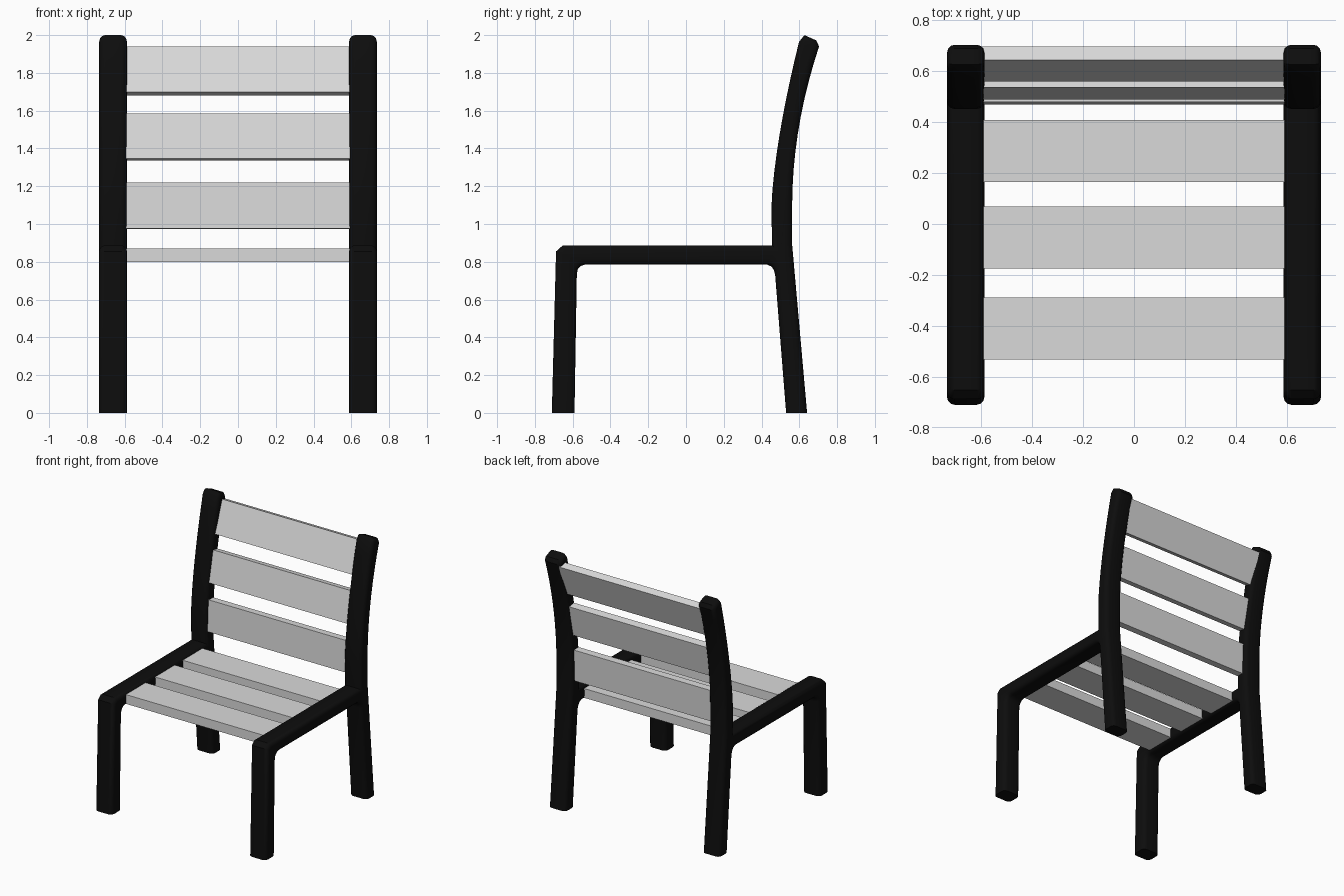
import bpy, bmesh, math
from mathutils import Matrix

if "Cube" in bpy.data.objects:
    bpy.data.objects.remove(bpy.data.objects["Cube"])


def material(name, rgb):
    m = bpy.data.materials.new(name)
    m.diffuse_color = (*rgb, 1)
    m.use_nodes = True
    m.node_tree.nodes["Principled BSDF"].inputs["Base Color"].default_value = m.diffuse_color
    return m


BLACK = material("black frame", (0.004, 0.004, 0.004))
GREY = material("light grey slats", (0.7, 0.7, 0.7))


def make_object(name, bm, mat):
    mesh = bpy.data.meshes.new(name)
    bmesh.ops.recalc_face_normals(bm, faces=bm.faces[:])
    bm.to_mesh(mesh)
    bm.free()
    mesh.materials.append(mat)
    ob = bpy.data.objects.new(name, mesh)
    bpy.context.collection.objects.link(ob)
    return ob


# Side frame outline (y, z); legs run below the floor and are cut flat later
N = 9
front_curve = [(0.452 + 0.176 * (0.885 * i / N) ** 1.5, 1.08 + 0.885 * i / N) for i in range(N + 1)]
back_curve = [(0.562 + 0.2 * (0.84 * i / N) ** 1.95, 1.1 + 0.84 * i / N) for i in range(N, -1, -1)]
outline = [(-0.713, -0.1), (-0.688, 0.855), (-0.652, 0.887), (0.456, 0.887)]
outline += front_curve + [(0.627, 2.0), (0.69, 1.972)] + back_curve
outline += [(0.562, 0.89), (0.65, -0.1), (0.538, -0.1), (0.472, 0.73), (0.465, 0.757),
            (0.452, 0.775), (0.43, 0.785), (-0.535, 0.785), (-0.557, 0.778),
            (-0.572, 0.763), (-0.578, 0.737), (-0.592, -0.1)]


def side_frame():
    x0, x1 = 0.588, 0.735
    bm = bmesh.new()
    cap = bm.faces.new([bm.verts.new((x0, y, z)) for y, z in outline])
    ext = bmesh.ops.extrude_face_region(bm, geom=[cap], use_keep_orig=True)
    moved = [g for g in ext["geom"] if isinstance(g, bmesh.types.BMVert)]
    bmesh.ops.translate(bm, verts=moved, vec=(x1 - x0, 0, 0))
    bmesh.ops.recalc_face_normals(bm, faces=bm.faces[:])
    # round the rims of both side faces
    rims = [e for e in bm.edges if abs(e.verts[0].co.x - e.verts[1].co.x) < 1e-5]
    bmesh.ops.bevel(bm, geom=rims, offset=0.03, segments=3, profile=0.5,
                    affect='EDGES', clamp_overlap=False)
    # flat feet on the floor
    geom = bm.verts[:] + bm.edges[:] + bm.faces[:]
    bmesh.ops.bisect_plane(bm, geom=geom, plane_co=(0, 0, 0), plane_no=(0, 0, 1), clear_inner=True)
    bmesh.ops.holes_fill(bm, edges=[e for e in bm.edges if e.is_boundary], sides=0)
    ob = make_object("side_frames", bm, BLACK)
    bpy.context.view_layer.objects.active = ob
    ob.select_set(True)
    bpy.ops.object.shade_smooth_by_angle(angle=math.radians(35))
    ob.modifiers.new("mirror", 'MIRROR')


def slat(name, depth, height, y, z, tilt=0.0):
    bm = bmesh.new()
    bmesh.ops.create_cube(bm, size=1)
    bm.transform(Matrix.Diagonal((1.21, depth, height, 1)))
    ob = make_object(name, bm, GREY)
    ob.location = (0, y, z)
    ob.rotation_euler.x = -tilt


side_frame()

# Seat slats
for i, y in enumerate((-0.411, -0.053, 0.287)):
    slat(f"seat_slat_{i + 1}", 0.243, 0.072, y, 0.834)

# Back slats, placed by their lower and upper front edges
T = 0.056
for i, (ya, za, yb, zb) in enumerate(((0.47, 0.976, 0.48, 1.22),
                                      (0.49, 1.347, 0.537, 1.586),
                                      (0.56, 1.70, 0.645, 1.94))):
    tilt = math.atan2(yb - ya, zb - za)
    slat(f"back_slat_{i + 1}", T, math.hypot(yb - ya, zb - za),
         (ya + yb) / 2 + T / 2 * math.cos(tilt), (za + zb) / 2 - T / 2 * math.sin(tilt), tilt)
